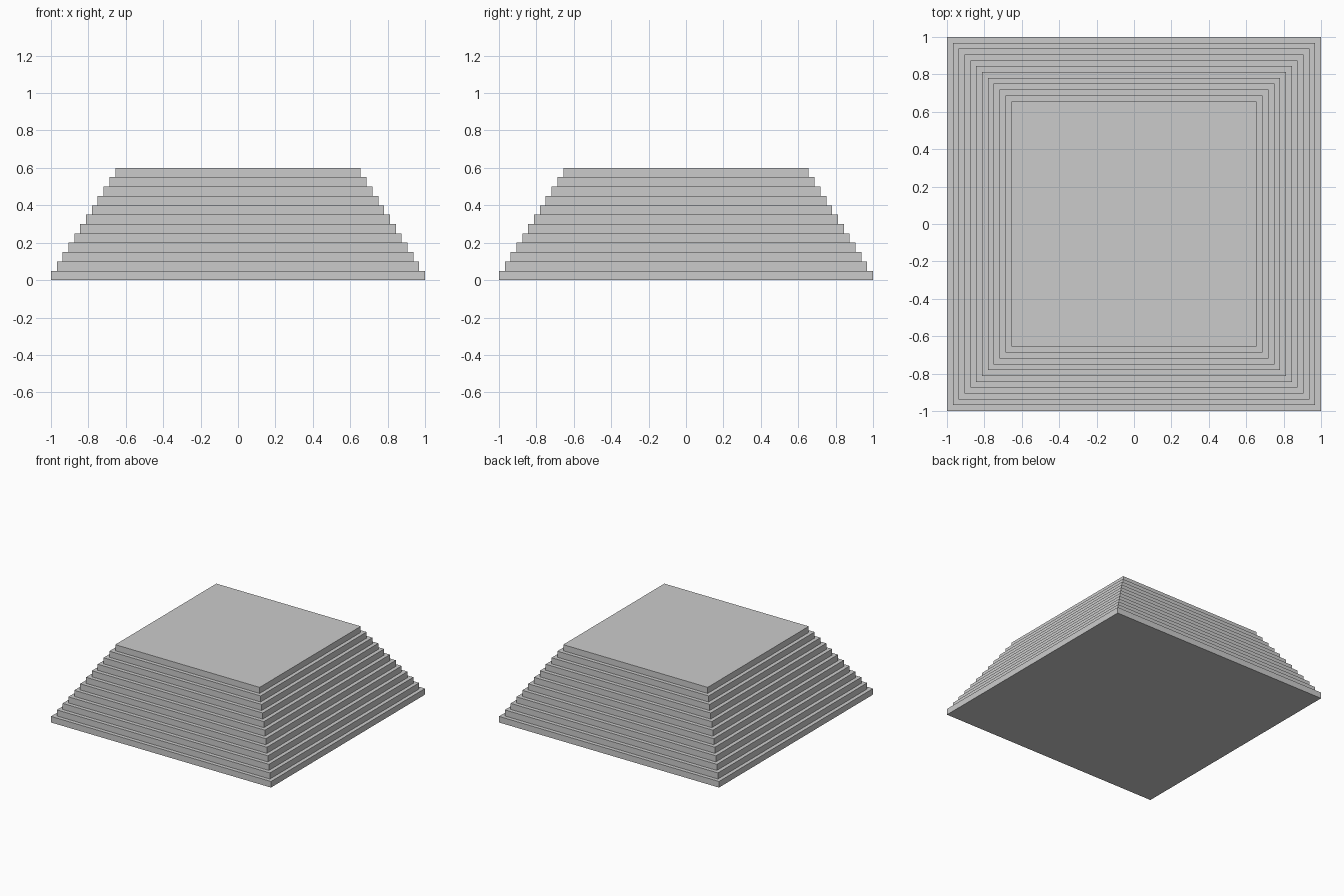
import bpy

if "Cube" in bpy.data.objects:
    bpy.data.objects.remove(bpy.data.objects["Cube"])

STEPS = 12
HEIGHT = 0.05      # height of each step
INSET = 1 / 32     # how far each step is set in per side


def add_box(name, size, z_centre):
    bpy.ops.mesh.primitive_cube_add(size=1, location=(0, 0, z_centre))
    box = bpy.context.object
    box.name = name
    box.scale = size
    bpy.ops.object.transform_apply(location=False, rotation=False, scale=True)
    return box


# Square slabs stacked into a stepped, flat-topped pyramid
for i in range(STEPS):
    width = 2 - 2 * INSET * i
    add_box(f"step_{i + 1:02d}", (width, width, HEIGHT), HEIGHT * (i + 0.5))
